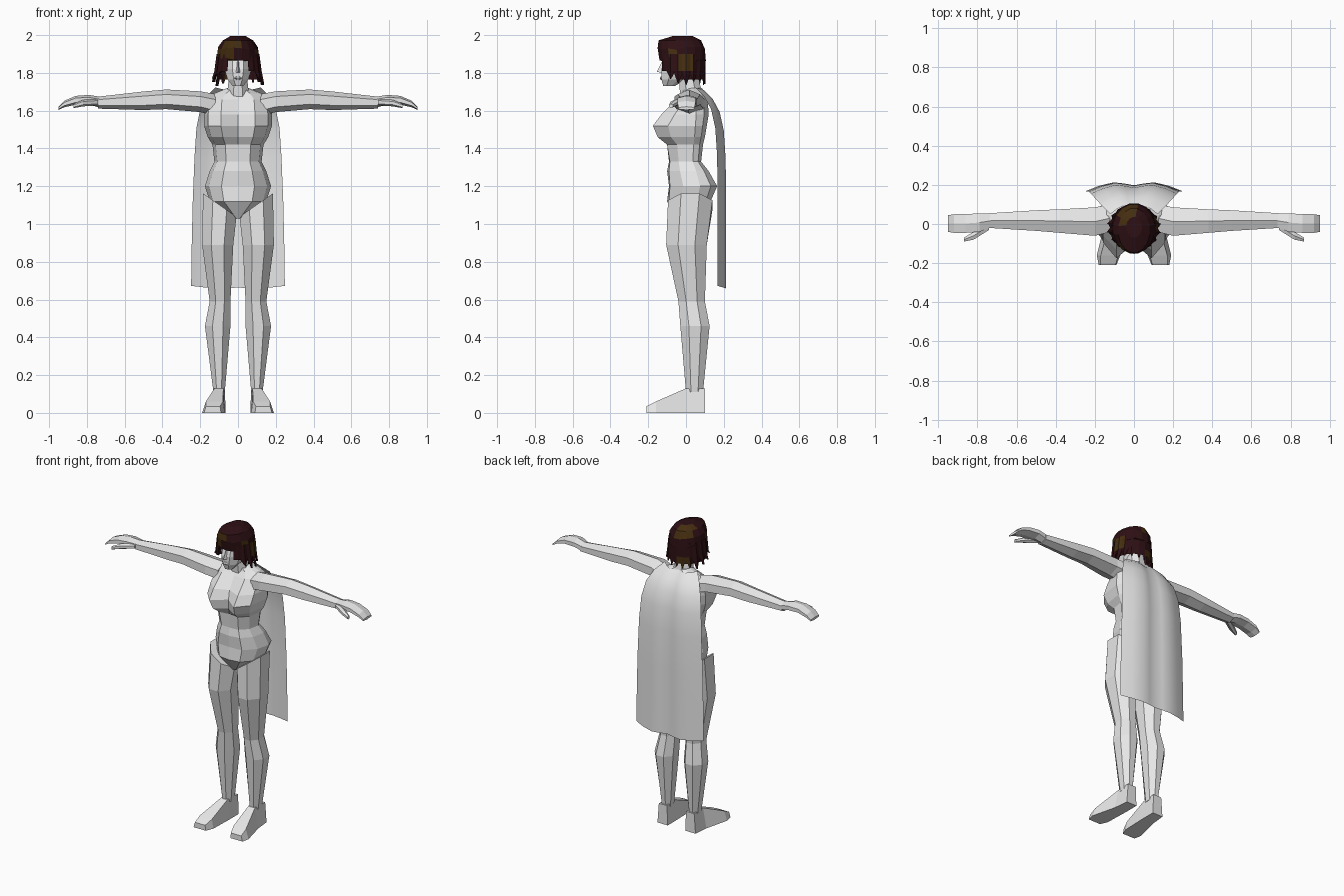
import bpy, bmesh, math, random
from mathutils import Vector

random.seed(4)
default_cube = bpy.data.objects.get("Cube")
if default_cube:
    bpy.data.objects.remove(default_cube, do_unlink=True)


def make_material(name, colour):
    material = bpy.data.materials.new(name)
    material.use_nodes = True
    material.diffuse_color = (*colour, 1)
    shader = material.node_tree.nodes["Principled BSDF"]
    shader.inputs["Base Color"].default_value = (*colour, 1)
    shader.inputs["Roughness"].default_value = 0.9
    return material


grey = make_material("pale grey", (0.8, 0.8, 0.8))
maroon = make_material("dark maroon", (0.026, 0.005, 0.007))
brown = make_material("dark brown", (0.06, 0.027, 0.005))


def finish(name, bm, materials):
    """Turn a bmesh into a named object."""
    bmesh.ops.recalc_face_normals(bm, faces=bm.faces[:])
    mesh = bpy.data.meshes.new(name)
    bm.to_mesh(mesh)
    bm.free()
    for material in materials:
        mesh.materials.append(material)
    obj = bpy.data.objects.new(name, mesh)
    bpy.context.scene.collection.objects.link(obj)
    return obj


def loft(name, rings, materials=(grey,), closed=True, caps=True):
    """Bridge a list of point rings with quads."""
    bm = bmesh.new()
    rows = [[bm.verts.new(p) for p in ring] for ring in rings]
    count = len(rows[0])
    for low, high in zip(rows, rows[1:]):
        for i in range(count if closed else count - 1):
            j = (i + 1) % count
            bm.faces.new((low[i], low[j], high[j], high[i]))
    if caps:
        bm.faces.new(rows[0])
        bm.faces.new(rows[-1])
    return finish(name, bm, materials)


def oval(a_min, a_max, b_min, b_max, sides=8):
    """Flat-sided oval that fills the given bounds."""
    reach = math.cos(math.pi / sides)
    a, b = (a_min + a_max) / 2, (b_min + b_max) / 2
    for i in range(sides):
        t = (i + 0.5) * math.tau / sides
        yield (a + math.cos(t) / reach * (a_max - a_min) / 2,
               b + math.sin(t) / reach * (b_max - b_min) / 2)


def upright(z, x_min, x_max, y_min, y_max, sides=8, tilt=0):
    """Horizontal ring; tilt raises the outer side."""
    middle = (x_min + x_max) / 2
    return [Vector((x, y, z + tilt * (x - middle)))
            for x, y in oval(x_min, x_max, y_min, y_max, sides)]


def sideways(x, y_min, y_max, z_min, z_max, sides=6):
    """Ring across the arm."""
    return [Vector((x, y, z)) for y, z in oval(y_min, y_max, z_min, z_max, sides)]


def pair(name, rings):
    """Build a part on the left and its mirror image on the right."""
    for label, sign in (("left", 1), ("right", -1)):
        loft(f"{label}_{name}", [[(p[0] * sign, p[1], p[2]) for p in r] for r in rings])


# Torso: height, half width, front centre, front bulge, back
def torso_ring(z, w, centre, bulge, back):
    half = [(0.5 * w, bulge), (0.88 * w, bulge * 0.72 + back * 0.28), (w, back * 0.45),
            (0.88 * w, back * 0.8), (0.5 * w, back)]
    right = [(-x, y) for x, y in reversed(half)]
    ring = [(0, centre)] + half + [(0, back - 0.012)] + right
    return [(x, y, z) for x, y in ring]


torso = [
    (1.03, 0.02, -0.04, -0.04, 0.05),
    (1.12, 0.15, -0.1, -0.09, 0.13),
    (1.2, 0.175, -0.09, -0.085, 0.165),
    (1.28, 0.15, -0.1, -0.09, 0.12),
    (1.33, 0.125, -0.09, -0.085, 0.08),
    (1.42, 0.135, -0.09, -0.1, 0.09),
    (1.46, 0.16, -0.1, -0.15, 0.1),
    (1.52, 0.18, -0.1, -0.175, 0.11),
    (1.58, 0.18, -0.09, -0.13, 0.12),
    (1.66, 0.17, -0.04, -0.05, 0.115),
    (1.69, 0.13, -0.02, -0.02, 0.1),
    (1.72, 0.055, -0.01, -0.01, 0.085),
]
loft("torso", [torso_ring(*row) for row in torso])

# Legs
pair("leg", [
    upright(0.11, 0.07, 0.13, 0, 0.09),
    upright(0.46, 0.04, 0.175, -0.03, 0.125),
    upright(0.59, 0.04, 0.15, -0.04, 0.1),
    upright(0.89, 0.025, 0.19, -0.105, 0.11),
    upright(1.1, 0.008, 0.185, -0.095, 0.14, tilt=0.7),
])


# Feet: wedges lofted from heel to toe
def foot_ring(y, x_in, x_out, top, inset):
    return [(x_in, y, 0), (x_out, y, 0), (x_out - inset, y, top), (x_in + inset / 2, y, top)]


pair("foot", [
    foot_ring(0.1, 0.065, 0.14, 0.13, 0.01),
    foot_ring(0, 0.065, 0.15, 0.13, 0.025),
    foot_ring(-0.16, 0.07, 0.19, 0.06, 0.02),
    foot_ring(-0.21, 0.09, 0.18, 0.035, 0.01),
])

# Arms and hands
pair("arm", [
    sideways(0.12, -0.04, 0.1, 1.58, 1.68),
    sideways(0.2, -0.06, 0.085, 1.6, 1.695),
    sideways(0.38, -0.045, 0.075, 1.615, 1.705),
    sideways(0.5, -0.035, 0.07, 1.61, 1.695),
    sideways(0.74, -0.02, 0.055, 1.615, 1.67),
])
pair("hand", [
    sideways(0.73, -0.018, 0.052, 1.62, 1.67),
    sideways(0.79, -0.04, 0.055, 1.635, 1.68),
    sideways(0.86, -0.045, 0.05, 1.635, 1.675),
    sideways(0.92, -0.045, 0.05, 1.62, 1.65),
    sideways(0.95, -0.04, 0.045, 1.605, 1.62),
])
pair("thumb", [
    sideways(0.74, -0.03, 0.01, 1.63, 1.66),
    sideways(0.82, -0.08, -0.04, 1.625, 1.655),
    sideways(0.87, -0.09, -0.07, 1.615, 1.635),
])

# Neck, head and face
loft("neck", [upright(1.67, -0.06, 0.06, -0.03, 0.09),
              upright(1.8, -0.045, 0.045, -0.04, 0.06)])
loft("head", [upright(z, -w, w, front, back) for z, w, front, back in (
    (1.73, 0.028, -0.12, -0.06),
    (1.765, 0.055, -0.13, 0),
    (1.82, 0.072, -0.13, 0.06),
    (1.865, 0.07, -0.118, 0.07),
    (1.95, 0.065, -0.12, 0.07))])
loft("nose", [[(-0.016, -0.12, 1.8), (0.016, -0.12, 1.8), (0, -0.155, 1.805)],
              [(-0.007, -0.11, 1.865), (0.007, -0.11, 1.865), (0, -0.125, 1.865)]])
loft("lips", [upright(1.763, -0.012, 0.012, -0.134, -0.1),
              upright(1.772, -0.024, 0.024, -0.139, -0.1),
              upright(1.782, -0.012, 0.012, -0.134, -0.1)])


# Hair: a crown, a back curtain and ragged locks in two browns
def streak(obj):
    for face in obj.data.polygons:
        c = face.center
        wave = math.sin(31 * c.x + 3) + math.sin(24 * c.y + 38 * c.z)
        face.material_index = 1 if wave > 0.75 else 0


def hair_ring(z, w, front, back, ragged=0.0):
    ring = upright(z, -w, w, front, back, 16)
    for p in ring:
        p.z += random.uniform(-ragged, ragged)
    return ring


hair = (maroon, brown)
streak(loft("hair_crown", [
    hair_ring(1.875, 0.112, -0.14, 0.105, 0.015),
    hair_ring(1.93, 0.105, -0.15, 0.1, 0.01),
    hair_ring(1.972, 0.08, -0.145, 0.08),
    hair_ring(1.995, 0.04, -0.07, 0.035)], hair))


def hair_point(t, flare, z):
    return Vector((0.112 * flare * math.sin(t), -0.02 - 0.122 * math.cos(t) * min(flare, 1), z))


arc = [math.radians(a) for a in range(75, 286, 21)]
streak(loft("hair_curtain", [[hair_point(t, 1, 1.9) for t in arc],
                             [hair_point(t, 1.06, 1.82) for t in arc],
                             [hair_point(t, 1.02, 1.765) for t in arc]],
            hair, closed=False, caps=False))
for index, degrees in enumerate(range(40, 321, 20)):
    t = math.radians(degrees)
    side = abs(math.sin(t))
    tip = 1.73 + 0.07 * max(0, math.cos(t)) + random.uniform(0, 0.03)
    rings = []
    for z, flare, spread in ((1.9, 1, 0.2), (1.81, 1.1, 0.22), (tip, 1 + 0.22 * side, 0.02)):
        rings.append([hair_point(t + da, flare * f, z) for da, f in (
            (-spread, 0.97), (0, 1.03), (spread, 0.97), (0, 0.9))])
    streak(loft(f"hair_lock_{index + 1}", rings, hair))

# Cape: a thin scalloped sheet hanging from the shoulders
folds = [(-1, 0.045), (-0.72, 0.018), (-0.42, 0), (-0.2, 0.006), (0, 0.015)]
folds += [(-u, d) for u, d in reversed(folds[:-1])]
drop = [(1.715, 0.12, 0.095), (1.67, 0.165, 0.14), (1.6, 0.2, 0.178), (1.5, 0.22, 0.2),
        (1.35, 0.23, 0.21), (1.1, 0.24, 0.212), (0.88, 0.245, 0.212), (0.665, 0.248, 0.213)]
cape = loft("cape", [[(u * w, y - d, z + 0.3 * (d - 0.02)) for u, d in folds]
                     for z, w, y in drop], closed=False, caps=False)
for face in cape.data.polygons:
    face.use_smooth = True
